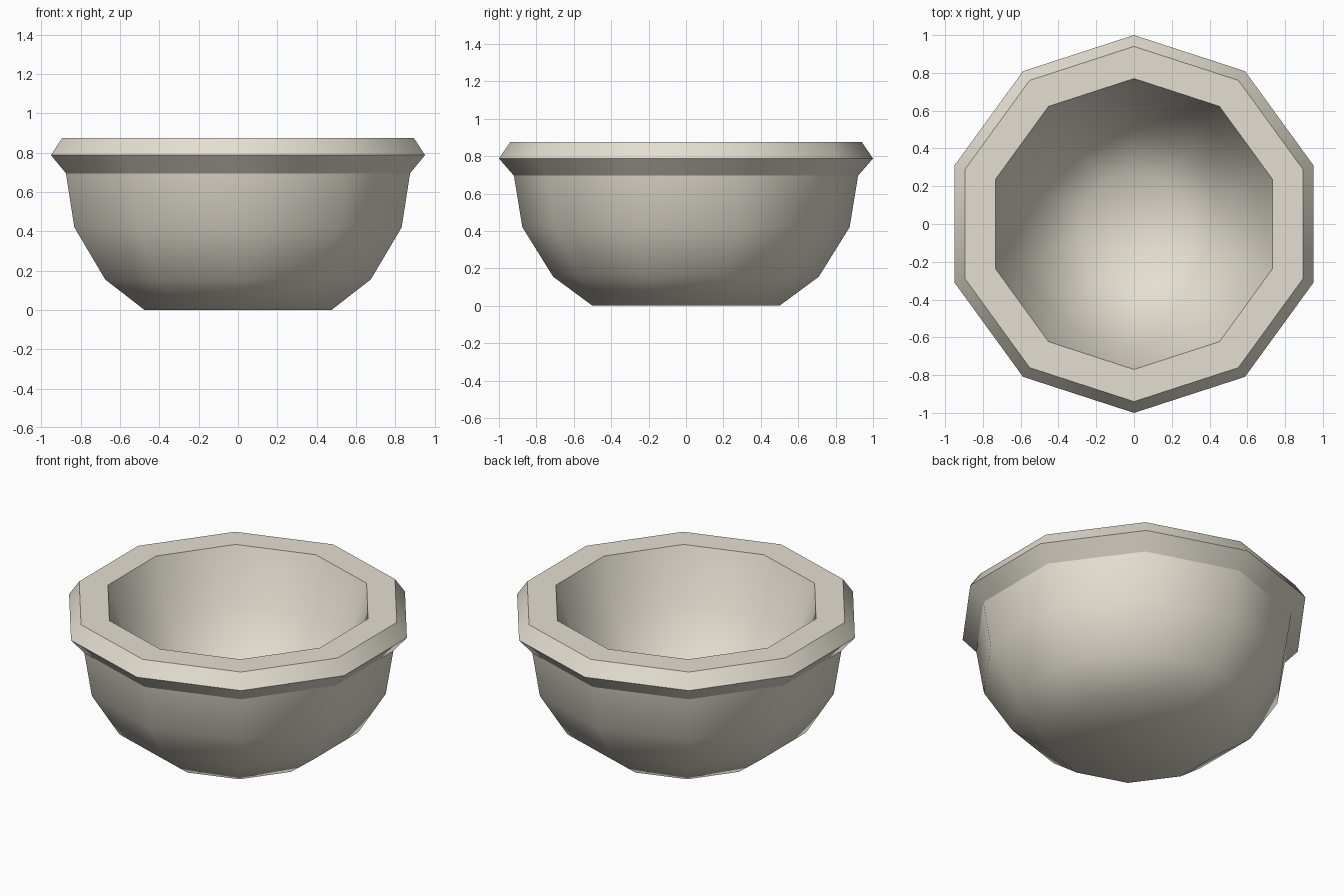
import bpy, bmesh, math

if "Cube" in bpy.data.objects:
    bpy.data.objects.remove(bpy.data.objects["Cube"])

SIDES = 10

clay = bpy.data.materials.new("warm stone")
clay.diffuse_color = (0.78, 0.74, 0.64, 1)
clay.use_nodes = True
clay.node_tree.nodes["Principled BSDF"].inputs["Base Color"].default_value = clay.diffuse_color


def lathe(name, profile, cap_start=False, cap_end=False):
    """Revolve (radius, height) points into a ten-sided shape."""
    bm = bmesh.new()
    rings = []
    for r, z in profile:
        ring = []
        for i in range(SIDES):
            a = math.pi / 2 + 2 * math.pi * i / SIDES
            ring.append(bm.verts.new((r * math.cos(a), r * math.sin(a), z)))
        rings.append(ring)
    for lo, hi in zip(rings, rings[1:]):
        for i in range(SIDES):
            j = (i + 1) % SIDES
            bm.faces.new((lo[i], lo[j], hi[j], hi[i]))
    if cap_start:
        bm.faces.new(rings[0][::-1])
    if cap_end:
        bm.faces.new(rings[-1])
    mesh = bpy.data.meshes.new(name)
    bm.to_mesh(mesh)
    bm.free()
    mesh.materials.append(clay)
    obj = bpy.data.objects.new(name, mesh)
    bpy.context.collection.objects.link(obj)
    bpy.ops.object.select_all(action='DESELECT')
    obj.select_set(True)
    bpy.context.view_layer.objects.active = obj
    bpy.ops.object.shade_smooth_by_angle(angle=math.radians(50))
    return obj


# Outer shell of the bowl with its flat foot
lathe("bowl_outside", [(0.50, 0), (0.71, 0.155), (0.875, 0.42), (0.92, 0.695)],
      cap_start=True)

# Flared rim with a flat top
lathe("rim", [(0.92, 0.695), (1.0, 0.787), (0.94, 0.875), (0.77, 0.875)])

# Hollow inside, sloping down to a small floor
lathe("bowl_inside", [(0.77, 0.875), (0.66, 0.55), (0.49, 0.28),
                      (0.28, 0.12)], cap_end=True)
